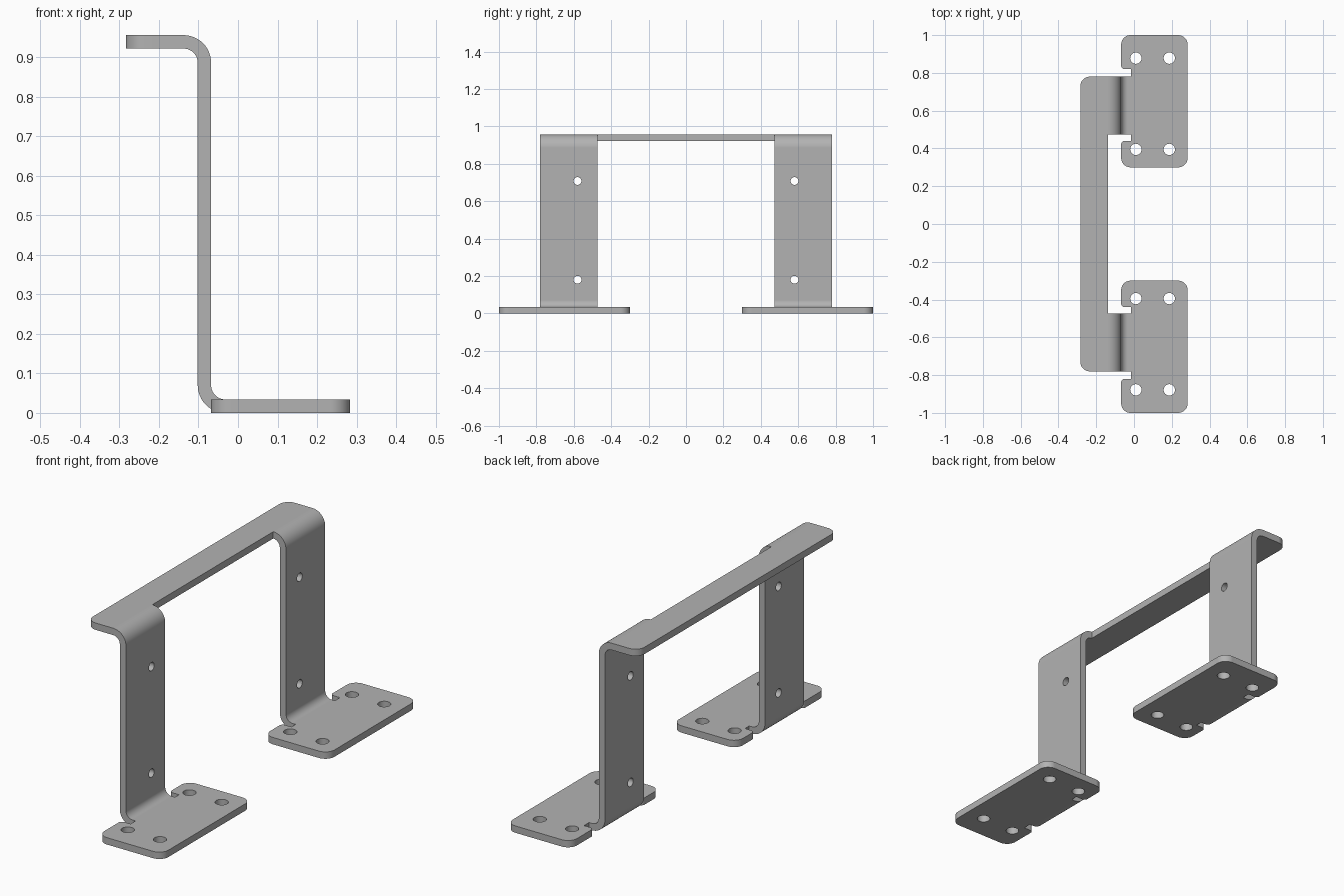
import bpy
import bmesh
from math import tan, pi
from mathutils import Vector, Matrix

cube = bpy.data.objects.get("Cube")
if cube:
    bpy.data.objects.remove(cube, do_unlink=True)

T = 0.034                       # sheet thickness
H = 0.956                       # overall height
X0, X1 = -0.284, 0.284          # strap outer edge, foot outer edge
WEB = -0.102                    # outer face of the upright
R_OUT, R_IN = 0.07, 0.036       # bend radii
Y_IN, Y_OUT = 0.473, 0.78       # width of each leg

steel = bpy.data.materials.new("steel grey")
steel.use_nodes = True
COLOR = (0.45, 0.45, 0.45, 1)
steel.diffuse_color = COLOR
steel.node_tree.nodes["Principled BSDF"].inputs["Base Color"].default_value = COLOR


def fillet(corners, steps=12):
    """Round each (a, b, radius) corner of a closed outline."""
    out = []
    for i, (a, b, r) in enumerate(corners):
        p = Vector((a, b))
        if r == 0:
            out.append(p)
            continue
        u = (Vector(corners[i - 1][:2]) - p).normalized()
        v = (Vector(corners[(i + 1) % len(corners)][:2]) - p).normalized()
        half = u.angle(v) / 2
        reach = r / tan(half)
        start, end = p + u * reach, p + v * reach
        centre = p + (u + v).normalized() * (reach**2 + r**2) ** 0.5
        s, e = start - centre, end - centre
        sweep = s.angle_signed(e)
        for k in range(steps + 1):
            out.append(centre + Matrix.Rotation(-sweep * k / steps, 2) @ s)
    return out


def extrude(name, points, offset):
    """Solid from a 3D outline pushed along offset."""
    bm = bmesh.new()
    face = bm.faces.new([bm.verts.new(p) for p in points])
    new = bmesh.ops.extrude_face_region(bm, geom=[face])["geom"]
    verts = [g for g in new if isinstance(g, bmesh.types.BMVert)]
    bmesh.ops.translate(bm, vec=offset, verts=verts)
    bmesh.ops.recalc_face_normals(bm, faces=bm.faces)
    mesh = bpy.data.meshes.new(name)
    bm.to_mesh(mesh)
    bm.free()
    mesh.materials.append(steel)
    obj = bpy.data.objects.new(name, mesh)
    bpy.context.collection.objects.link(obj)
    return obj


def drill(obj, centres, radius, axis):
    """Cut round holes along an axis, then discard the cutter."""
    bm = bmesh.new()
    turn = Matrix.Rotation(pi / 2, 4, "Y") if axis == "X" else Matrix()
    for c in centres:
        bmesh.ops.create_cone(bm, cap_ends=True, segments=32, radius1=radius,
                              radius2=radius, depth=T * 4,
                              matrix=Matrix.Translation(c) @ turn)
    mesh = bpy.data.meshes.new("hole_cutter")
    bm.to_mesh(mesh)
    bm.free()
    mesh.materials.append(steel)
    cutter = bpy.data.objects.new("hole_cutter", mesh)
    cutter.hide_render = True
    bpy.context.collection.objects.link(cutter)
    mod = obj.modifiers.new("holes", "BOOLEAN")
    mod.operation, mod.solver, mod.object = "DIFFERENCE", "EXACT", cutter
    bpy.context.view_layer.update()
    depsgraph = bpy.context.evaluated_depsgraph_get()
    result = bpy.data.meshes.new_from_object(obj.evaluated_get(depsgraph))
    obj.modifiers.clear()
    obj.data = result
    bpy.data.objects.remove(cutter, do_unlink=True)


def finish(obj):
    bpy.ops.object.select_all(action="DESELECT")
    obj.select_set(True)
    bpy.context.view_layer.objects.active = obj
    bpy.ops.object.shade_smooth_by_angle(angle=pi / 6)
    mod = obj.modifiers.new("flat faces", "WEIGHTED_NORMAL")
    mod.keep_sharp = True


# Top strap joining both legs
STRAP = WEB + T - R_OUT
strap = fillet([(X0, -Y_OUT, 0.05), (STRAP, -Y_OUT, 0),
                (STRAP, Y_OUT, 0), (X0, Y_OUT, 0.05)])
finish(extrude("top_strap", [(x, y, H - T) for x, y in strap], (0, 0, T)))

# Bent leg section and notched foot outline
NOTCH = -0.015
TAB = WEB + T
section = fillet([(STRAP, H, 0), (TAB, H, R_OUT), (TAB, T, R_IN), (NOTCH, T, 0),
                  (NOTCH, 0, 0), (WEB, 0, R_OUT), (WEB, H - T, R_IN),
                  (STRAP, H - T, 0)])
foot = fillet([(X1, 0.3, 0.05), (X1, 1, 0.05), (TAB, 1, 0.05), (TAB, 0.82, 0.018),
               (NOTCH, 0.82, 0), (NOTCH, 0.44, 0), (TAB, 0.44, 0.018),
               (TAB, 0.3, 0.05)])

for side, s in (("front", -1), ("back", 1)):
    leg = extrude(side + "_leg", [(x, s * Y_IN, z) for x, z in section],
                  (0, s * (Y_OUT - Y_IN), 0))
    drill(leg, [Vector((WEB + T / 2, s * 0.58, z)) for z in (0.18, 0.708)], 0.021, "X")
    finish(leg)

    plate = extrude(side + "_foot", [(x, s * y, 0) for x, y in foot], (0, 0, T))
    drill(plate, [Vector((x, s * y, T / 2)) for x in (0.01, 0.187)
                  for y in (0.395, 0.878)], 0.03, "Z")
    finish(plate)
